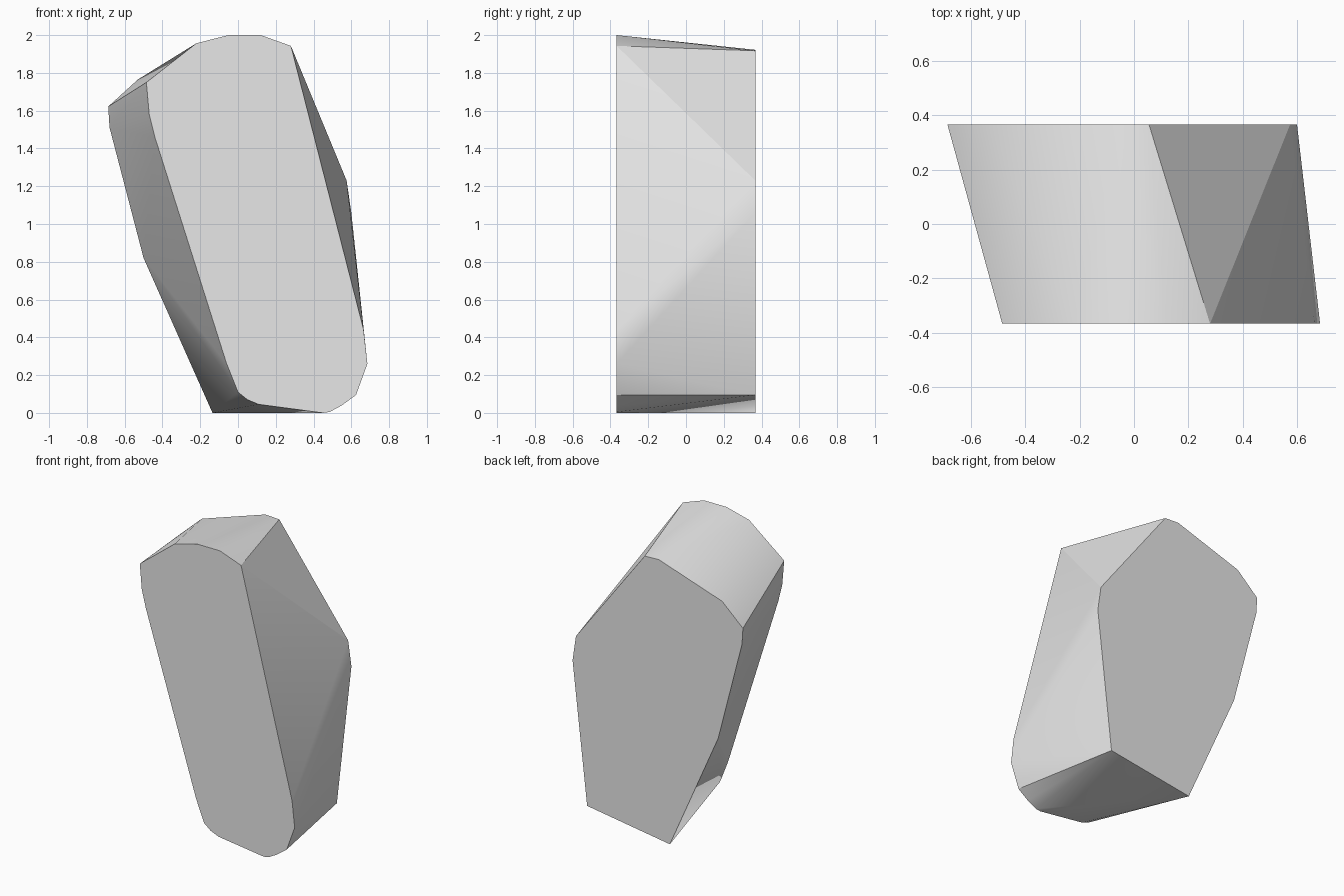
import bpy, bmesh, math

cube = bpy.data.objects.get("Cube")
if cube:
    bpy.data.objects.remove(cube, do_unlink=True)

HALF_DEPTH = 0.367

# Outline of the front face (x, z)
front = [(-0.485, 1.75), (-0.22, 1.957), (-0.05, 2.0), (0.12, 2.0), (0.28, 1.943),
         (0.665, 0.44), (0.685, 0.26), (0.625, 0.095), (0.55, 0.04), (0.485, 0.005),
         (0.45, 0.0), (0.11, 0.045), (0.05, 0.07), (0.0, 0.11), (-0.06, 0.26),
         (-0.44, 1.46), (-0.47, 1.58)]

# Outline of the back face (x, z)
back = [(-0.687, 1.622), (-0.53, 1.765), (-0.05, 1.922), (0.055, 1.917), (0.575, 1.23),
        (0.6, 1.06), (0.49, 0.095), (-0.135, 0.0), (-0.5, 0.82), (-0.68, 1.51)]

# Stone body: convex skin between the two faces
bm = bmesh.new()
for outline, y in ((front, -HALF_DEPTH), (back, HALF_DEPTH)):
    for x, z in outline:
        bm.verts.new((x, y, z))
hull = bmesh.ops.convex_hull(bm, input=bm.verts[:])
loose = [v for v in bm.verts if not v.link_faces]
bmesh.ops.delete(bm, geom=loose, context='VERTS')
bmesh.ops.dissolve_limit(bm, angle_limit=math.radians(0.1), verts=bm.verts[:], edges=bm.edges[:])
bmesh.ops.recalc_face_normals(bm, faces=bm.faces[:])

mesh = bpy.data.meshes.new("stone_slab")
bm.to_mesh(mesh)
bm.free()
stone = bpy.data.objects.new("stone_slab", mesh)
bpy.context.collection.objects.link(stone)

# Plain grey stone
grey = bpy.data.materials.new("stone_grey")
grey.use_nodes = True
colour = (0.8, 0.8, 0.8, 1.0)
grey.diffuse_color = colour
grey.node_tree.nodes["Principled BSDF"].inputs["Base Color"].default_value = colour
mesh.materials.append(grey)

# Soft facets with crisp rims
bpy.ops.object.select_all(action='DESELECT')
stone.select_set(True)
bpy.context.view_layer.objects.active = stone
bpy.ops.object.shade_smooth_by_angle(angle=math.radians(30))
